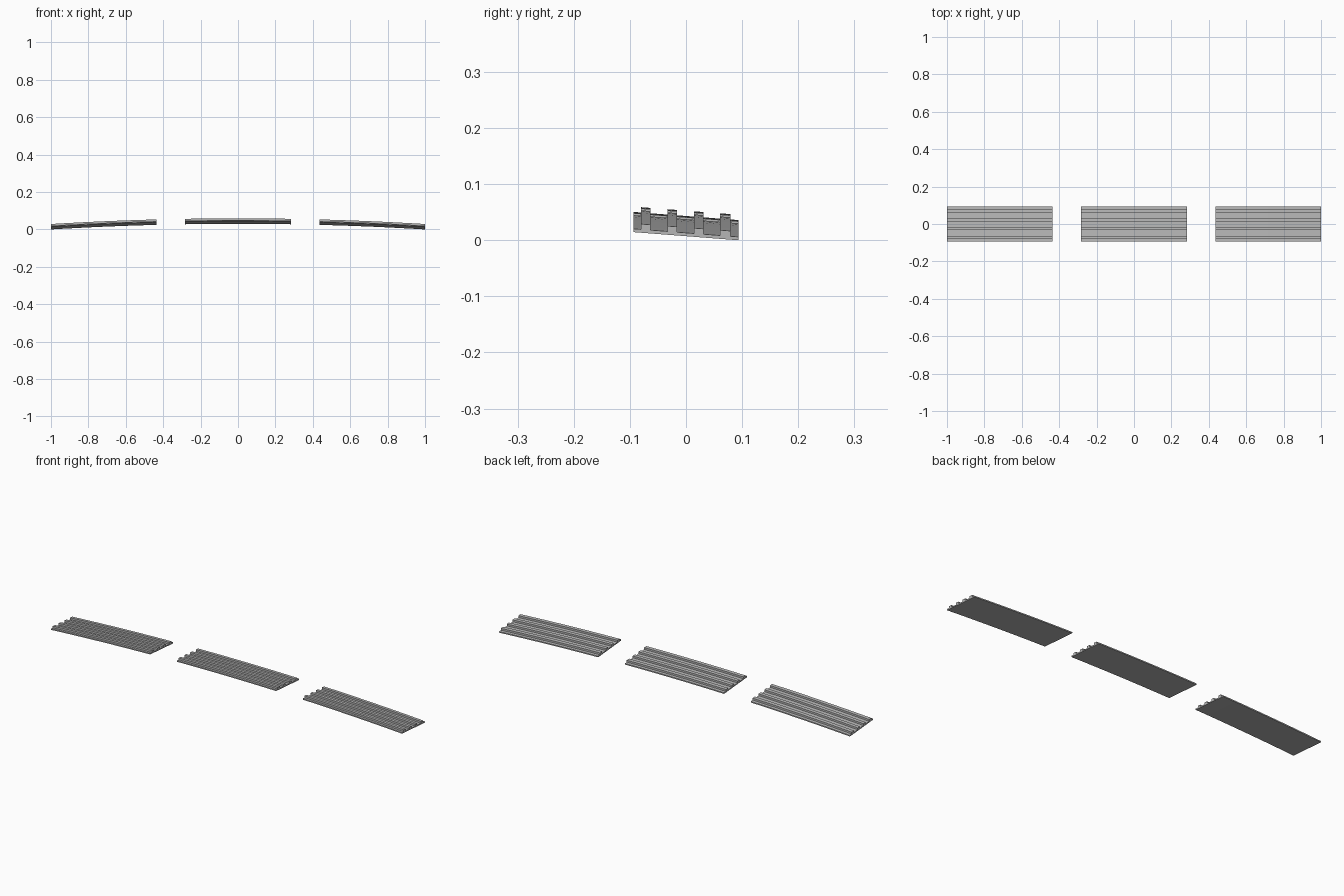
import bpy, bmesh

if "Cube" in bpy.data.objects:
    bpy.data.objects.remove(bpy.data.objects["Cube"])

LENGTH, SAG, THICK, RIDGE = 0.565, 0.03, 0.006, 0.0095
Y0, Y1, SLOPE = -0.094, 0.094, 0.0775
RIDGES = [(-0.08, -0.063), (-0.033, -0.016), (0.014, 0.031), (0.061, 0.079)]
SEGMENTS = 8

grey = bpy.data.materials.new("light_grey")
grey.diffuse_color = (0.47, 0.47, 0.47, 1)
grey.use_nodes = True
grey.node_tree.nodes["Principled BSDF"].inputs["Base Color"].default_value = grey.diffuse_color


def section():
    """Columns of the ribbed cross-section: (y, heights above the underside)."""
    pts = [(Y0, 0), (Y0, THICK)]
    for a, b in RIDGES:
        pts += [(a, THICK), (a, THICK + RIDGE), (b, THICK + RIDGE), (b, THICK)]
    return pts + [(Y1, THICK), (Y1, 0)]


def slat(name, centre):
    bm = bmesh.new()
    rings = []
    # Sweep the tilted section along the shallow arch
    for i in range(SEGMENTS + 1):
        x = centre + LENGTH * (i / SEGMENTS - 0.5)
        lift = SAG * (1 - min(abs(x), 1) ** 2)
        rings.append([bm.verts.new((x, y, h + lift + SLOPE * (Y1 - y)))
                      for y, h in section()])
    n = len(rings[0])
    for a, b in zip(rings, rings[1:]):
        for j in range(n):
            k = (j + 1) % n
            bm.faces.new((a[j], a[k], b[k], b[j]))
    # End caps
    bm.faces.new(rings[0][::-1])
    bm.faces.new(rings[-1])
    bmesh.ops.recalc_face_normals(bm, faces=bm.faces)
    mesh = bpy.data.meshes.new(name)
    bm.to_mesh(mesh)
    bm.free()
    mesh.materials.append(grey)
    bpy.context.collection.objects.link(bpy.data.objects.new(name, mesh))


for name, cx in (("left_slat", -0.7175), ("middle_slat", 0), ("right_slat", 0.7175)):
    slat(name, cx)
